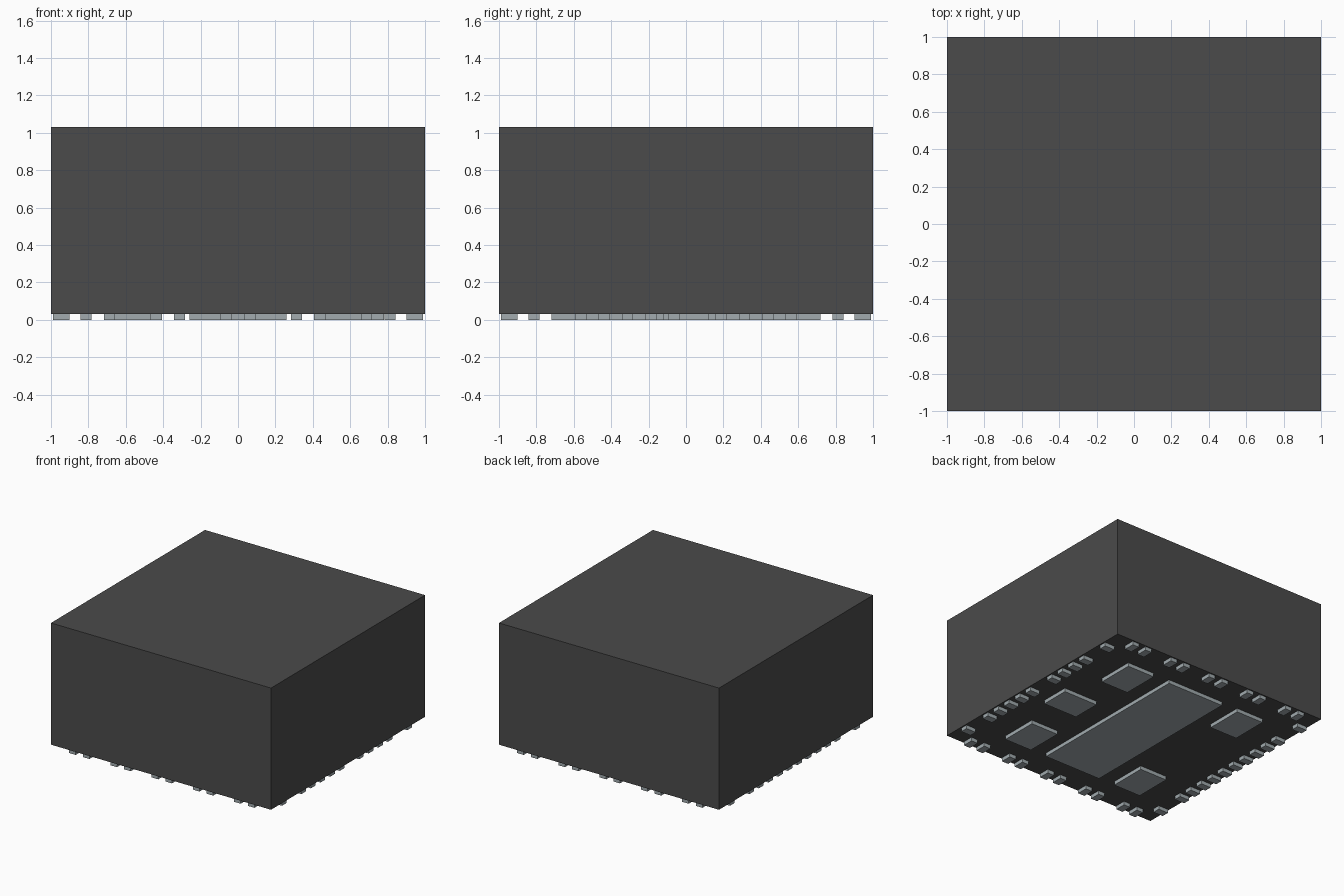
import bpy
import bmesh
from mathutils import Matrix

default = bpy.data.objects.get("Cube")
if default:
    bpy.data.objects.remove(default, do_unlink=True)


def material(name, rgb):
    mat = bpy.data.materials.new(name)
    mat.use_nodes = True
    mat.diffuse_color = (*rgb, 1)
    mat.node_tree.nodes["Principled BSDF"].inputs["Base Color"].default_value = (*rgb, 1)
    return mat


def boxes(name, rects, z0, z1, mat):
    """One object made of boxes, each given as (centre x, centre y, width, depth)."""
    bm = bmesh.new()
    for cx, cy, w, d in rects:
        bmesh.ops.create_cube(bm, size=1, matrix=Matrix.Translation((cx, cy, (z0 + z1) / 2))
                              @ Matrix.Diagonal((w, d, z1 - z0, 1)))
    mesh = bpy.data.meshes.new(name)
    bm.to_mesh(mesh)
    bm.free()
    mesh.materials.append(mat)
    obj = bpy.data.objects.new(name, mesh)
    bpy.context.collection.objects.link(obj)
    return obj


black = material("dark grey moulding", (0.07, 0.07, 0.07))
metal = material("grey metal", (0.36, 0.41, 0.43))

BASE = 0.03      # underside of the body, pads fill the space below
PITCH = 0.125    # spacing of the edge contacts
W, L, EDGE = 0.06, 0.09, 0.945

# Moulded body
boxes("package_body", [(0, 0, 2, 2)], BASE, BASE + 1, black)

# Front and back contacts, in pairs
xs = [s * k * PITCH for k in (0.5, 2.5, 3.5, 5.5, 6.5) for s in (-1, 1)]
for name, y in (("front_contacts", -EDGE), ("back_contacts", EDGE)):
    boxes(name, [(x, y, W, L) for x in xs], 0, BASE, metal)

# Side contacts: a run along the middle plus one near each corner
ys = [(k + 0.5) * PITCH for k in range(-5, 5)] + [-6.5 * PITCH, 6.5 * PITCH]
left_ys = [y for y in ys if abs(y - 0.5 * PITCH) > 0.01]   # one position is empty
boxes("left_contacts", [(EDGE, y, L, W) for y in left_ys], 0, BASE, metal)
boxes("right_contacts", [(-EDGE, y, L, W) for y in ys], 0, BASE, metal)

# Large pads on the underside
boxes("centre_pad", [(0, 0, 0.52, 1.44)], 0, BASE, metal)
boxes("corner_pads", [(sx * 0.535, sy * 0.565, 0.25, 0.31)
                      for sx in (-1, 1) for sy in (-1, 1)], 0, BASE, metal)
boxes("left_middle_pad", [(0.625, 0, 0.31, 0.24)], 0, BASE, metal)
